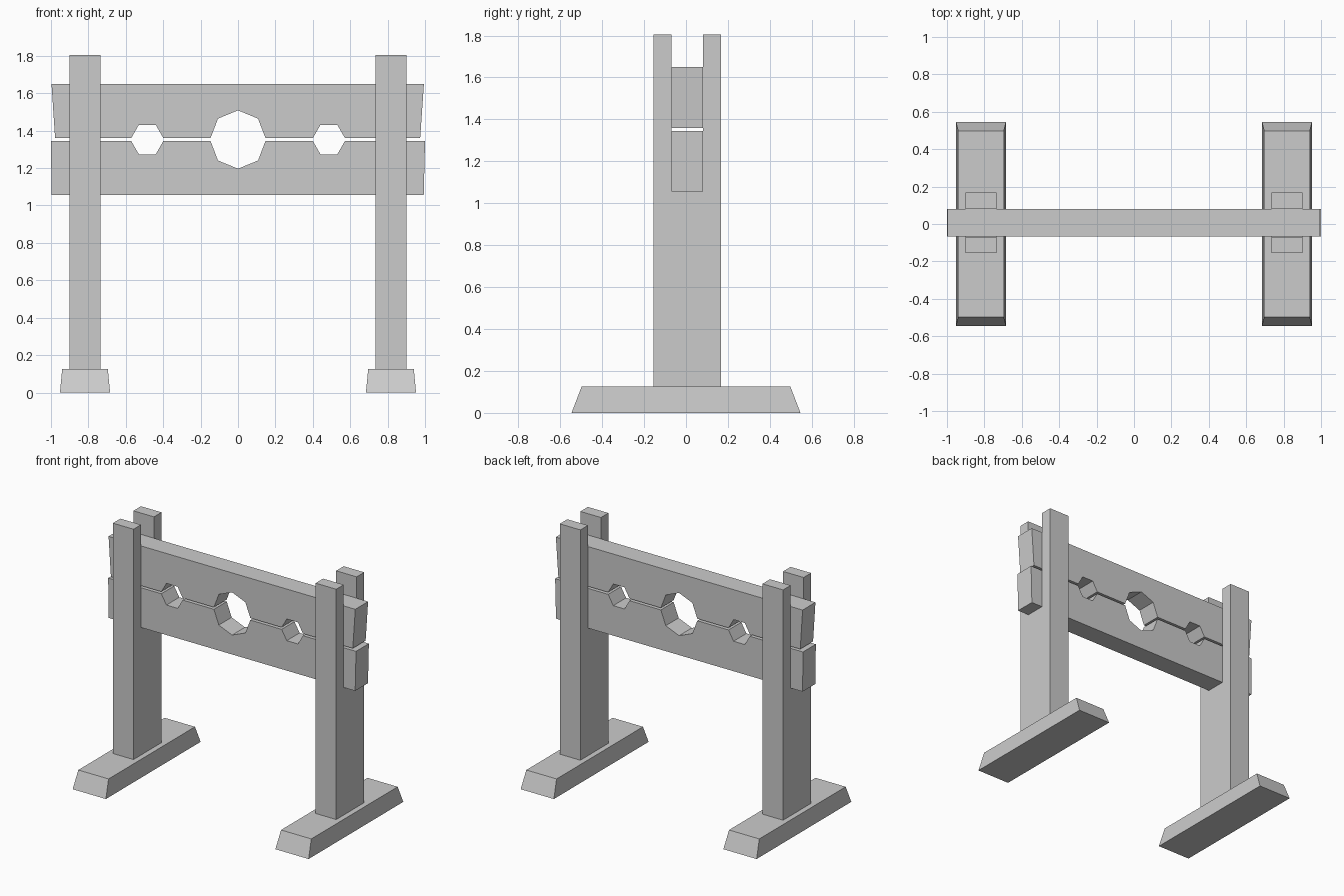
import bpy, bmesh

if "Cube" in bpy.data.objects:
    bpy.data.objects.remove(bpy.data.objects["Cube"])


def make_object(name, bm):
    bmesh.ops.recalc_face_normals(bm, faces=bm.faces[:])
    mesh = bpy.data.meshes.new(name)
    bm.to_mesh(mesh)
    bm.free()
    obj = bpy.data.objects.new(name, mesh)
    bpy.context.collection.objects.link(obj)
    return obj


def extrude_profile(name, points, offset):
    """Closed outline of 3D points pushed along an offset into a solid."""
    bm = bmesh.new()
    face = bm.faces.new([bm.verts.new(p) for p in points])
    result = bmesh.ops.extrude_face_region(bm, geom=[face], use_keep_orig=True)
    moved = [g for g in result["geom"] if isinstance(g, bmesh.types.BMVert)]
    bmesh.ops.translate(bm, verts=moved, vec=offset)
    return make_object(name, bm)


def mirror_x(obj):
    mod = obj.modifiers.new("Mirror", 'MIRROR')
    mod.use_axis[0] = True
    mod.use_mirror_merge = False


BACK, FRONT = 0.08, -0.068
CENTRE = 1.3525

# Slotted posts: U-shaped side outline with the boards seated in the slot
post_outline = [(-0.155, 0.125), (0.168, 0.125), (0.168, 1.805), (0.081, 1.805),
                (0.081, 1.055), (-0.069, 1.055), (-0.069, 1.805), (-0.155, 1.805)]
mirror_x(extrude_profile("post", [(0.735, y, z) for y, z in post_outline], (0.166, 0, 0)))

# Feet: blocks tapering toward the top
bm = bmesh.new()
bmesh.ops.create_cube(bm, size=1)
for v in bm.verts:
    top = v.co.z > 0
    v.co.x = 0.818 + v.co.x * (0.244 if top else 0.268)
    v.co.y *= 0.996 if top else 1.092
    v.co.z = 0.125 if top else 0.0
mirror_x(make_object("foot", bm))

# Half holes along the split line, as x and height away from the split
wrist = [(-0.086, 0.0), (-0.045, 0.079), (0.045, 0.079), (0.086, 0.0)]
neck = [(-0.147, 0.0), (-0.107, 0.112), (0.0, 0.156), (0.107, 0.112), (0.147, 0.0)]


def board(name, side, inner_x, outer_x, outer_z):
    gap = 0.0075
    edge = [(inner_x[0], gap)]
    for cx, hole in ((-0.485, wrist), (0.0, neck), (0.486, wrist)):
        edge += [(cx + x, max(h, gap)) for x, h in hole]
    edge.append((inner_x[1], gap))
    outline = [(x, CENTRE + side * h) for x, h in edge]
    outline += [(outer_x[1], outer_z), (outer_x[0], outer_z)]
    extrude_profile(name, [(x, FRONT, z) for x, z in outline], (0, BACK - FRONT, 0))


# Upper and lower boards
board("upper_board", 1, (-0.978, 0.974), (-0.997, 0.994), 1.65)
board("lower_board", -1, (-1.0, 1.0), (-0.997, 0.993), 1.055)
